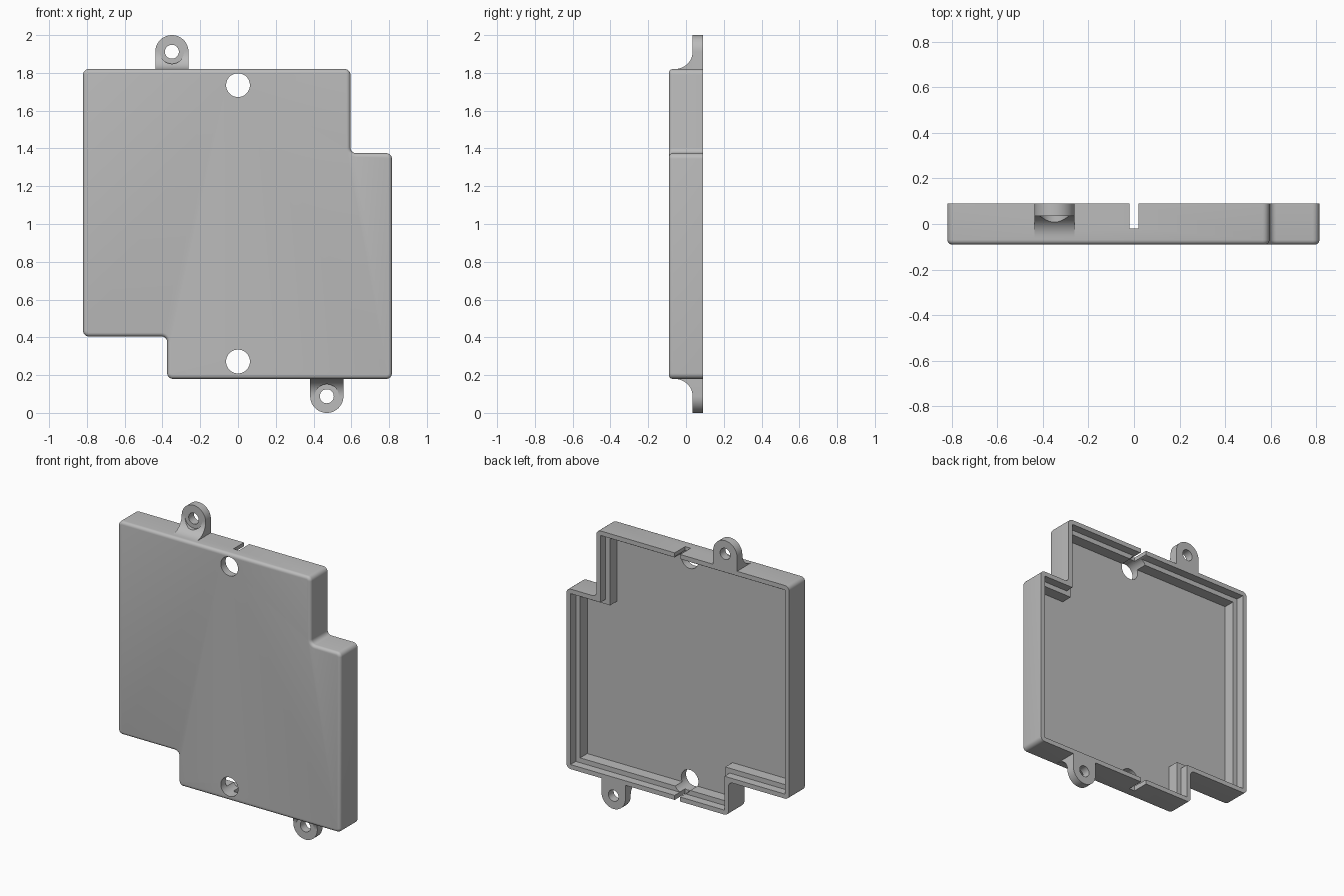
import bpy, bmesh
from math import sin, cos, pi
from mathutils import Vector

if "Cube" in bpy.data.objects:
    bpy.data.objects.remove(bpy.data.objects["Cube"])

grey = bpy.data.materials.new("plain grey")
grey.use_nodes = True
grey.diffuse_color = (0.5, 0.5, 0.5, 1)
grey.node_tree.nodes["Principled BSDF"].inputs["Base Color"].default_value = (0.5, 0.5, 0.5, 1)

BACK, FRONT = 0.09, -0.09
TOP, BOTTOM = 1.82, 0.18
# Stepped outline of the case in x, z, clockwise
OUTLINE = [(-0.82, TOP), (0.595, TOP), (0.595, 1.375), (0.815, 1.375),
           (0.815, BOTTOM), (-0.375, BOTTOM), (-0.375, 0.405), (-0.82, 0.405)]


def loft(name, rings):
    """Solid skinned through rings that have equal point counts."""
    bm = bmesh.new()
    loops = [[bm.verts.new(p) for p in ring] for ring in rings]
    n = len(loops[0])
    for a, b in zip(loops, loops[1:]):
        for i in range(n):
            j = (i + 1) % n
            bm.faces.new((a[i], a[j], b[j], b[i]))
    bm.faces.new(loops[0])
    bm.faces.new(loops[-1][::-1])
    bmesh.ops.recalc_face_normals(bm, faces=bm.faces)
    mesh = bpy.data.meshes.new(name)
    bm.to_mesh(mesh)
    bm.free()
    mesh.materials.append(grey)
    ob = bpy.data.objects.new(name, mesh)
    bpy.context.collection.objects.link(ob)
    return ob


def outline_ring(y, inset, radius=0.0, steps=6):
    """The case outline moved inwards, with optional rounded corners."""
    pts = [Vector(p) for p in OUTLINE]
    ring = []
    for i, p in enumerate(pts):
        d1 = (p - pts[i - 1]).normalized()
        d2 = (pts[(i + 1) % len(pts)] - p).normalized()
        convex = d1.x * d2.y - d1.y * d2.x < 0
        corner = p + (d2 - d1) * (inset if convex else -inset)
        if not radius:
            ring.append((corner.x, y, corner.y))
            continue
        r = radius - inset if convex else radius + inset
        centre = corner + (d2 - d1) * r
        for k in range(steps + 1):
            a = k / steps * pi / 2
            q = centre - d2 * r * cos(a) + d1 * r * sin(a)
            ring.append((q.x, y, q.y))
    return ring


def cylinder(name, x, z, r, y0, y1, n=48):
    return loft(name, [[(x + r * cos(2 * pi * i / n), y, z + r * sin(2 * pi * i / n))
                        for i in range(n)] for y in (y0, y1)])


def box(name, x0, x1, y0, y1, z0, z1):
    return loft(name, [[(x0, y, z0), (x1, y, z0), (x1, y, z1), (x0, y, z1)] for y in (y0, y1)])


def cut(ob, cutter):
    cutter.hide_render = True
    mod = ob.modifiers.new("cut", "BOOLEAN")
    mod.operation = "DIFFERENCE"
    mod.solver = "EXACT"
    mod.object = cutter
    bpy.context.view_layer.objects.active = ob
    bpy.ops.object.modifier_apply(modifier=mod.name)
    bpy.data.objects.remove(cutter)


# Case: outline with a rounded front edge
edge = 0.02
rings = [outline_ring(BACK, 0, 0.03)]
for k in range(6):
    a = k / 5 * pi / 2
    rings.append(outline_ring(FRONT + edge * (1 - sin(a)), edge * (1 - cos(a)), 0.03))
case = loft("case", rings)

# Open back with a stepped ledge around the inside
cut(case, loft("cavity", [outline_ring(0.12, 0.03), outline_ring(0.035, 0.03),
                          outline_ring(0.035, 0.062), outline_ring(-0.04, 0.062)]))

# Two round holes, each with a slot through the wall beside it
for z, z0, z1 in ((1.735, 1.735, 1.9), (0.272, 0.1, 0.272)):
    cut(case, cylinder("screw_hole", 0, z, 0.063, -0.2, 0.2))
    cut(case, box("wall_slot", -0.02, 0.02, -0.02, 0.2, z0, z1))

parts = [case]
# Mounting tabs with a curved gusset cleared around the screw head
W, REACH, FACE = 0.088, 0.092, 0.035
for side, x, base, up in (("top", -0.35, TOP, 1), ("bottom", 0.47, BOTTOM, -1)):
    z = base + up * REACH
    shape = [(x - W, base)] + [(x - W * cos(i * pi / 24), z + up * W * sin(i * pi / 24))
                               for i in range(25)] + [(x + W, base)]
    tab = loft("mount_tab_" + side, [[(px, y, pz) for px, pz in shape] for y in (FACE, BACK)])
    cut(tab, cylinder("tab_hole", x, z, 0.037, -0.2, 0.2))

    curve = [(FACE, base)] + [(FACE - 0.095 * (1 - sin(a)), base + up * REACH * (1 - cos(a)))
                              for a in (i / 12 * pi / 2 for i in range(13))]
    gusset = loft("tab_gusset_" + side, [[(px, y, pz) for y, pz in curve] for px in (x - W, x + W)])
    cut(gusset, cylinder("head_clearance", x, z, 0.064, -0.2, 0.06))
    parts += [tab, gusset]

# Smooth the curves and keep the edges sharp
bpy.ops.object.select_all(action="DESELECT")
for ob in parts:
    ob.select_set(True)
bpy.context.view_layer.objects.active = case
bpy.ops.object.shade_smooth_by_angle(angle=0.6)
